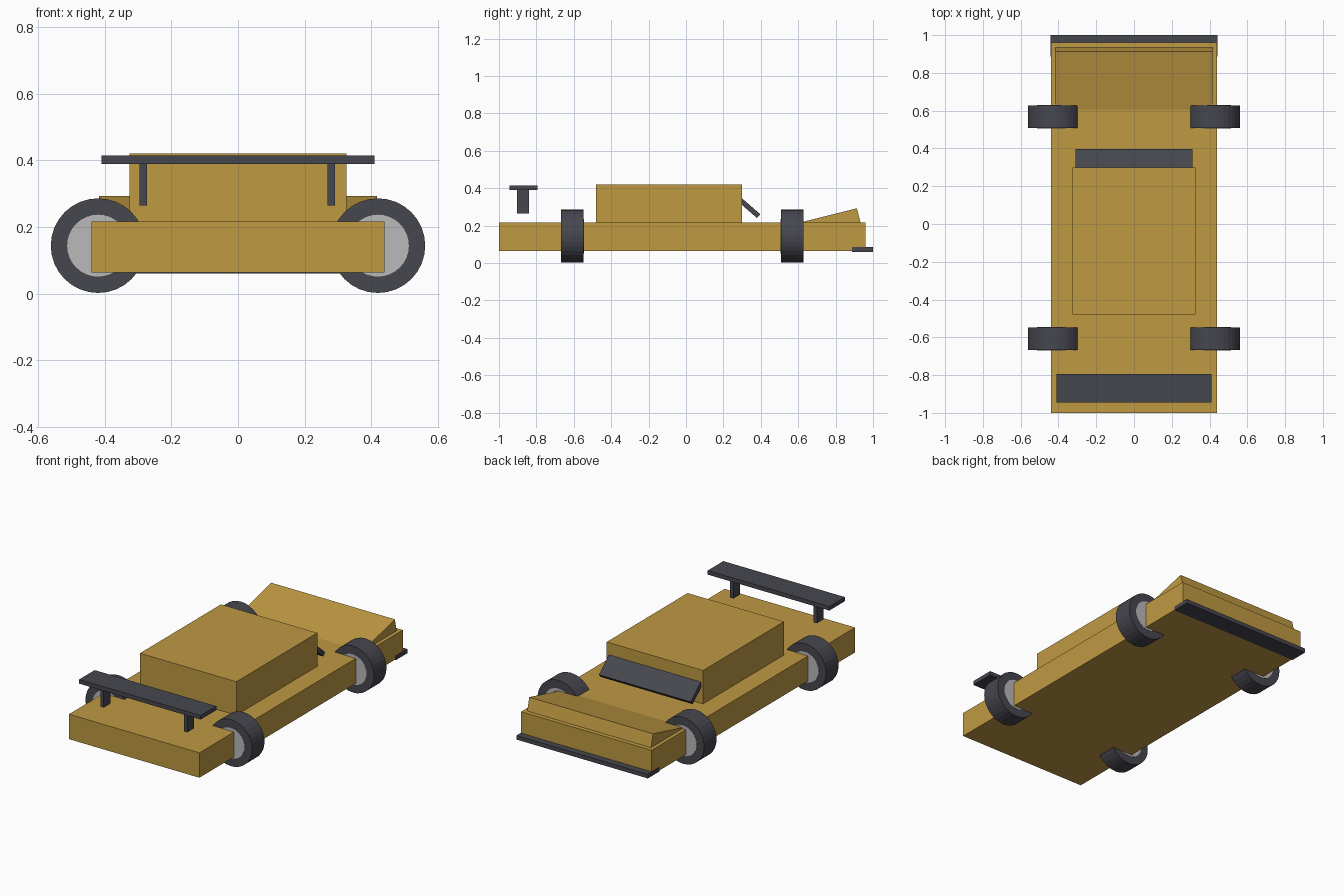
import bpy
from math import radians, cos, sin

cube = bpy.data.objects.get("Cube")
if cube:
    bpy.data.objects.remove(cube, do_unlink=True)


def material(name, rgb):
    mat = bpy.data.materials.new(name)
    mat.use_nodes = True
    mat.diffuse_color = (*rgb, 1)
    mat.node_tree.nodes["Principled BSDF"].inputs["Base Color"].default_value = (*rgb, 1)
    return mat


gold = material("gold paint", (0.52, 0.32, 0.055))
dark = material("dark grey", (0.062, 0.062, 0.078))
silver = material("wheel silver", (0.49, 0.49, 0.50))


def box(name, size, centre, mat, tilt=0):
    """Box of full size, tilted about the x axis by degrees."""
    bpy.ops.mesh.primitive_cube_add(size=1, location=centre, rotation=(radians(tilt), 0, 0))
    obj = bpy.context.object
    obj.name = name
    obj.scale = size
    obj.data.materials.append(mat)
    return obj


def disc(name, radius, depth, centre, mat):
    """Cylinder whose axis runs along y."""
    bpy.ops.mesh.primitive_cylinder_add(vertices=32, radius=radius, depth=depth,
                                        location=centre, rotation=(radians(90), 0, 0))
    obj = bpy.context.object
    obj.name = name
    obj.data.materials.append(mat)
    return obj


# Main body and cabin
box("body", (0.88, 1.96, 0.152), (0, -0.02, 0.14), gold)
box("cabin", (0.65, 0.78, 0.22), (0, -0.09, 0.31), gold)

# Sloping hood, placed by its raised front top edge
slope, length, thick = 14, 0.32, 0.085
c, s = cos(radians(slope)), sin(radians(slope))
hood_y = 0.914 - c * length / 2 + s * thick / 2
hood_z = 0.293 - s * length / 2 - c * thick / 2
box("hood", (0.835, length, thick), (0, hood_y, hood_z), gold, slope)

# Windshield plate leaning out of the cabin
box("windshield", (0.62, 0.234, 0.027), (0, 0.30, 0.328), dark, -41)

# Front splitter
box("front_splitter", (0.886, 0.112, 0.025), (0, 0.944, 0.073), dark)

# Rear wing on two struts
box("rear_wing", (0.82, 0.15, 0.025), (0, -0.87, 0.402), dark)
for side, x in (("left", 0.28), ("right", -0.284)):
    box(side + "_wing_strut", (0.022, 0.064, 0.128), (x, -0.872, 0.328), dark)

# Wheels, each a tyre with a flush hub
for end, y in (("front", 0.568), ("rear", -0.607)):
    for side, x in (("left", 0.42), ("right", -0.42)):
        disc(f"{end}_{side}_tyre", 0.142, 0.12, (x, y, 0.142 + 0.002), dark)
        disc(f"{end}_{side}_hub", 0.093, 0.123, (x, y, 0.142 + 0.002), silver)
